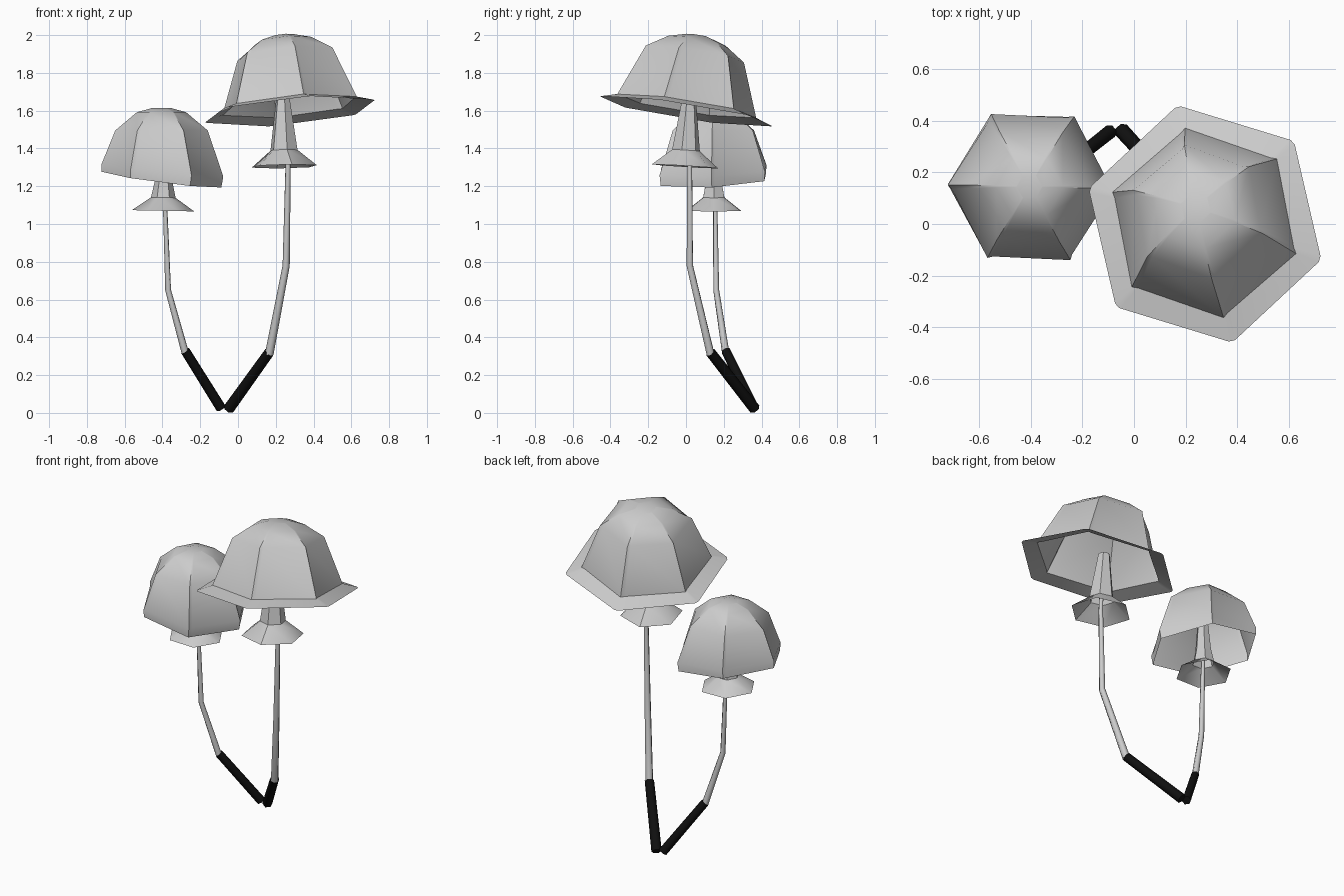
import bpy, bmesh, math
from mathutils import Vector

cube = bpy.data.objects.get("Cube")
if cube:
    bpy.data.objects.remove(cube, do_unlink=True)


def material(name, value):
    mat = bpy.data.materials.new(name)
    mat.use_nodes = True
    color = (value, value, value, 1)
    mat.diffuse_color = color
    bsdf = mat.node_tree.nodes["Principled BSDF"]
    bsdf.inputs["Base Color"].default_value = color
    bsdf.inputs["Roughness"].default_value = 0.8
    return mat


grey = material("pale grey", 0.6)
black = material("black", 0.005)


def smooth(obj, angle):
    bpy.ops.object.select_all(action="DESELECT")
    obj.select_set(True)
    bpy.context.view_layer.objects.active = obj
    bpy.ops.object.shade_smooth_by_angle(angle=math.radians(angle))


def hex_shell(name, center, turn, tilt, rings, split=0.0, angle=40):
    """Six-sided open shell, top to bottom. Each ring: radius, height, pleat depth, tilt share."""
    base = rings[-1][1]
    bm = bmesh.new()
    loops = []
    for radius, height, pleat, share in rings:
        loop = []
        for i in range(6):
            steps = [(-split, 0), (split, pleat)] if split else [(0, 0)]
            for offset, depth in steps:
                a = math.radians(turn + 60 * i + offset)
                r = radius * (1 - depth)
                x, y = r * math.cos(a), r * math.sin(a)
                z = height + share * (tilt[0] * x + tilt[1] * y)
                lean = share * (height - base)
                loop.append(bm.verts.new((center[0] + x - tilt[0] * lean,
                                          center[1] + y - tilt[1] * lean, z)))
        loops.append(loop)
    bm.faces.new(loops[0])
    for upper, lower in zip(loops, loops[1:]):
        for i in range(len(upper)):
            j = (i + 1) % len(upper)
            bm.faces.new((upper[i], lower[i], lower[j], upper[j]))
    bm.normal_update()
    mesh = bpy.data.meshes.new(name)
    bm.to_mesh(mesh)
    bm.free()
    obj = bpy.data.objects.new(name, mesh)
    bpy.context.collection.objects.link(obj)
    mesh.materials.append(grey)
    smooth(obj, angle)


def tube(name, points, mat):
    """Bent stalk; each point is x, y, z, radius."""
    curve = bpy.data.curves.new(name, "CURVE")
    curve.dimensions = "3D"
    curve.bevel_depth = 1
    curve.bevel_resolution = 1
    curve.use_fill_caps = True
    spline = curve.splines.new("POLY")
    spline.points.add(len(points) - 1)
    for p, (x, y, z, r) in zip(spline.points, points):
        p.co = (x, y, z, 1)
        p.radius = r
    obj = bpy.data.objects.new(name, curve)
    bpy.context.collection.objects.link(obj)
    curve.materials.append(mat)
    bpy.ops.object.select_all(action="DESELECT")
    obj.select_set(True)
    bpy.context.view_layer.objects.active = obj
    bpy.ops.object.convert(target="MESH")
    smooth(bpy.context.object, 65)


# Tall mushroom: flared cap, skirt, stalk and dark root
tall_tilt = (0.088, -0.155)
hex_shell("tall_cap", (0.275, 0), 43, tall_tilt, [
    (0.06, 1.997, 0, 1), (0.155, 1.97, 0, 1), (0.265, 1.9, 0.06, 1),
    (0.375, 1.625, 0.04, 1), (0.465, 1.597, 0, 1)], split=1.5)
hex_shell("tall_skirt", (0.245, -0.005), 43, (0.02, -0.06), [
    (0.035, 1.68, 0, 1), (0.075, 1.39, 0, 1), (0.18, 1.305, 0, 1)])
tube("tall_stalk", [(0.255, 0.015, 1.45, 0.012), (0.265, 0.02, 1.3, 0.014),
                    (0.255, 0.02, 0.78, 0.019), (0.165, 0.13, 0.31, 0.023)], grey)
tube("tall_root", [(0.165, 0.13, 0.32, 0.027), (-0.05, 0.365, 0.02, 0.03)], black)

# Short mushroom: rounder cap without a flare
hex_shell("short_cap", (-0.405, 0.145), 0, (-0.13, 0.05), [
    (0.05, 1.614, 0, 0), (0.13, 1.592, 0, 0), (0.245, 1.495, 0.06, 0),
    (0.322, 1.285, 0.05, 0.8), (0.317, 1.235, 0.03, 1)], split=1.5)
hex_shell("short_skirt", (-0.397, 0.147), 0, (-0.02, 0), [
    (0.03, 1.42, 0, 1), (0.048, 1.22, 0, 1), (0.065, 1.14, 0, 1), (0.165, 1.07, 0, 1)])
tube("short_stalk", [(-0.39, 0.15, 1.2, 0.011), (-0.385, 0.155, 1.07, 0.012),
                     (-0.37, 0.16, 0.65, 0.016), (-0.28, 0.21, 0.32, 0.02)], grey)
tube("short_root", [(-0.28, 0.21, 0.33, 0.025), (-0.09, 0.36, 0.025, 0.027)], black)
